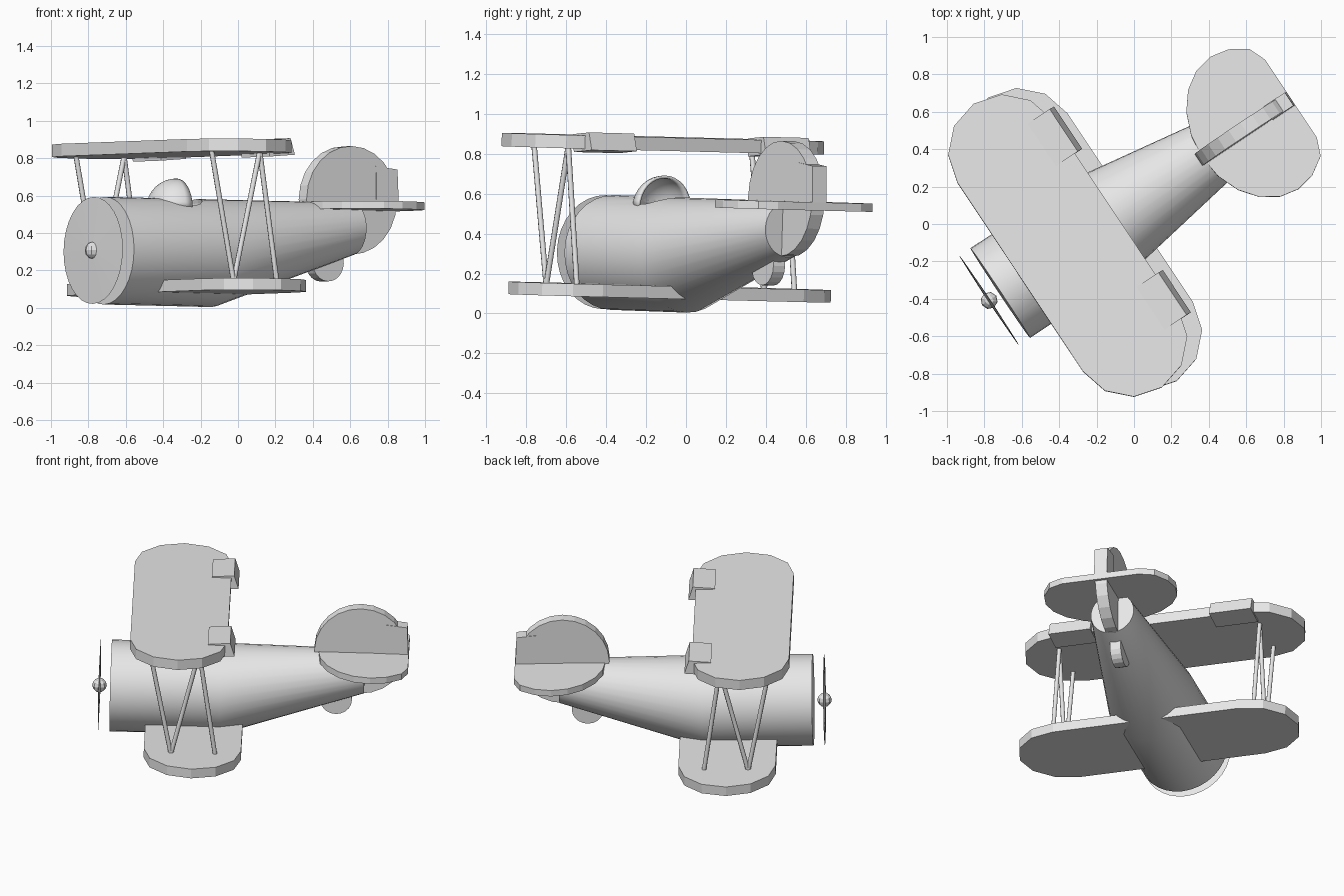
import bpy, bmesh, math
from mathutils import Matrix, Vector

if "Cube" in bpy.data.objects:
    bpy.data.objects.remove(bpy.data.objects["Cube"])

# Plane frame: x runs nose to tail, y sideways, z up from the body axis
PLACE = (Matrix.Translation((-0.049, 0.073, 0.29)) @ Matrix.Rotation(math.radians(33.6), 4, 'Z')
         @ Matrix.Rotation(0.02, 4, 'Y') @ Matrix.Rotation(-0.021, 4, 'X'))

grey = bpy.data.materials.new("plain_grey")
grey.diffuse_color = (0.8, 0.8, 0.8, 1)
grey.use_nodes = True
grey.node_tree.nodes["Principled BSDF"].inputs["Base Color"].default_value = grey.diffuse_color


def finish(name, bm, smooth=None):
    bmesh.ops.recalc_face_normals(bm, faces=bm.faces)
    me = bpy.data.meshes.new(name)
    bm.to_mesh(me)
    bm.free()
    me.materials.append(grey)
    ob = bpy.data.objects.new(name, me)
    bpy.context.collection.objects.link(ob)
    ob.matrix_world = PLACE
    if smooth:
        bpy.ops.object.select_all(action='DESELECT')
        ob.select_set(True)
        bpy.context.view_layer.objects.active = ob
        bpy.ops.object.shade_smooth_by_angle(angle=math.radians(smooth))
    return ob


def loft(name, rings, smooth=None):
    """Skin closed rings of equal size and cap both ends."""
    bm = bmesh.new()
    loops = [[bm.verts.new(p) for p in ring] for ring in rings]
    for a, b in zip(loops, loops[1:]):
        for i in range(len(a)):
            j = (i + 1) % len(a)
            bm.faces.new((a[i], a[j], b[j], b[i]))
    bm.faces.new(loops[0])
    bm.faces.new(loops[-1])
    return finish(name, bm, smooth)


def ring_x(x, zc, r, n=32):
    return [(x, r * math.cos(2 * math.pi * i / n), zc + r * math.sin(2 * math.pi * i / n))
            for i in range(n)]


def plate(name, outline, z0, z1):
    return loft(name, [[(x, y, z) for x, y in outline] for z in (z0, z1)])


def slab(name, outline, y0, y1):
    return loft(name, [[(x, y, z) for x, z in outline] for y in (y0, y1)])


def disc(xc, zc, r, n):
    return [(xc + r * math.cos(2 * math.pi * i / n), zc + r * math.sin(2 * math.pi * i / n))
            for i in range(n)]


def ball(name, centre, r, u, v, smooth=None):
    bm = bmesh.new()
    bmesh.ops.create_uvsphere(bm, u_segments=u, v_segments=v, radius=r,
                              matrix=Matrix.Translation(centre))
    return finish(name, bm, smooth)


# Body: straight drum, then a cone with a level top
body = loft("fuselage", [ring_x(-0.80, 0, 0.288), ring_x(-0.11, 0, 0.288),
                         ring_x(0.79, 0.148, 0.14)], 30)

# Cockpit bowl cut into the body
SEAT = Vector((-0.34, 0, 0.235))
cutter = ball("cockpit_cutter", SEAT, 0.146, 24, 16)
cutter.hide_render = True
cutter.hide_viewport = True
cut = body.modifiers.new("cockpit", 'BOOLEAN')
cut.operation = 'DIFFERENCE'
cut.solver = 'EXACT'
cut.object = cutter

# Windscreen: front half of a ball shell
bm = bmesh.new()
bmesh.ops.create_uvsphere(bm, u_segments=24, v_segments=16, radius=0.16)
for normal in ((1, 0, 0), (0, 0, -1)):
    bmesh.ops.bisect_plane(bm, geom=bm.verts[:] + bm.edges[:] + bm.faces[:], dist=1e-5,
                           plane_co=(0, 0, 0), plane_no=normal, clear_outer=True)
bmesh.ops.translate(bm, verts=bm.verts, vec=SEAT)
screen = finish("windscreen", bm, 40)
shell = screen.modifiers.new("shell", 'SOLIDIFY')
shell.thickness = 0.014
shell.offset = -1

# Spinning propeller as a thin lens, with a faceted hub
loft("propeller_disc", [ring_x(-0.878, 0, 0.03), ring_x(-0.871, 0, 0.286),
                        ring_x(-0.864, 0, 0.03)])
ball("propeller_hub", (-0.871, 0, 0), 0.046, 8, 6)


# Wings with faceted round tips
def wing_outline(xc, r=0.305, straight=0.605):
    pts = []
    for side in (1, -1):
        for i in range(7):
            a = math.pi * i / 6
            pts.append((xc + side * r * math.cos(a), side * (straight + r * math.sin(a))))
    return pts


plate("upper_wing", wing_outline(-0.37), 0.52, 0.587)
plate("lower_wing", wing_outline(-0.27), -0.22, -0.157)


# Struts
def strut(name, a, b, r=0.014):
    a, b = Vector(a), Vector(b)
    bm = bmesh.new()
    turn = (b - a).to_track_quat('Z', 'Y').to_matrix().to_4x4()
    bmesh.ops.create_cone(bm, cap_ends=True, segments=8, radius1=r, radius2=r,
                          depth=(b - a).length,
                          matrix=Matrix.Translation((a + b) / 2) @ turn)
    finish(name, bm, 50)


for side, label in ((1, "left"), (-1, "right")):
    y = side * 0.655
    for k, (low, high) in enumerate(((-0.404, -0.55), (-0.404, -0.24), (-0.126, -0.24))):
        strut(f"{label}_strut_{k + 1}", (low, y, -0.17), (high, y, 0.53))
    # Ailerons with a raked rear face
    slab(label + "_aileron", [(-0.187, 0.592), (-0.047, 0.603), (-0.018, 0.515), (-0.18, 0.502)],
         side * 0.525 - 0.136, side * 0.525 + 0.136)

# Tailplane: oval with a straight trailing edge
oval = [(min(0.83 + 0.335 * math.cos(math.pi * i / 10), 1.065),
         0.425 * math.sin(math.pi * i / 10)) for i in range(20)]
plate("tailplane", oval, 0.247, 0.288)

# Round fin, rudder block and tail wheel
slab("tail_fin", disc(0.762, 0.30, 0.29, 24), -0.038, 0.038)
slab("rudder", [(0.92, 0.28), (1.062, 0.28), (1.052, 0.47), (0.915, 0.485)], -0.042, 0.042)
slab("tail_wheel", disc(0.615, -0.037, 0.10, 20), -0.035, 0.035)
